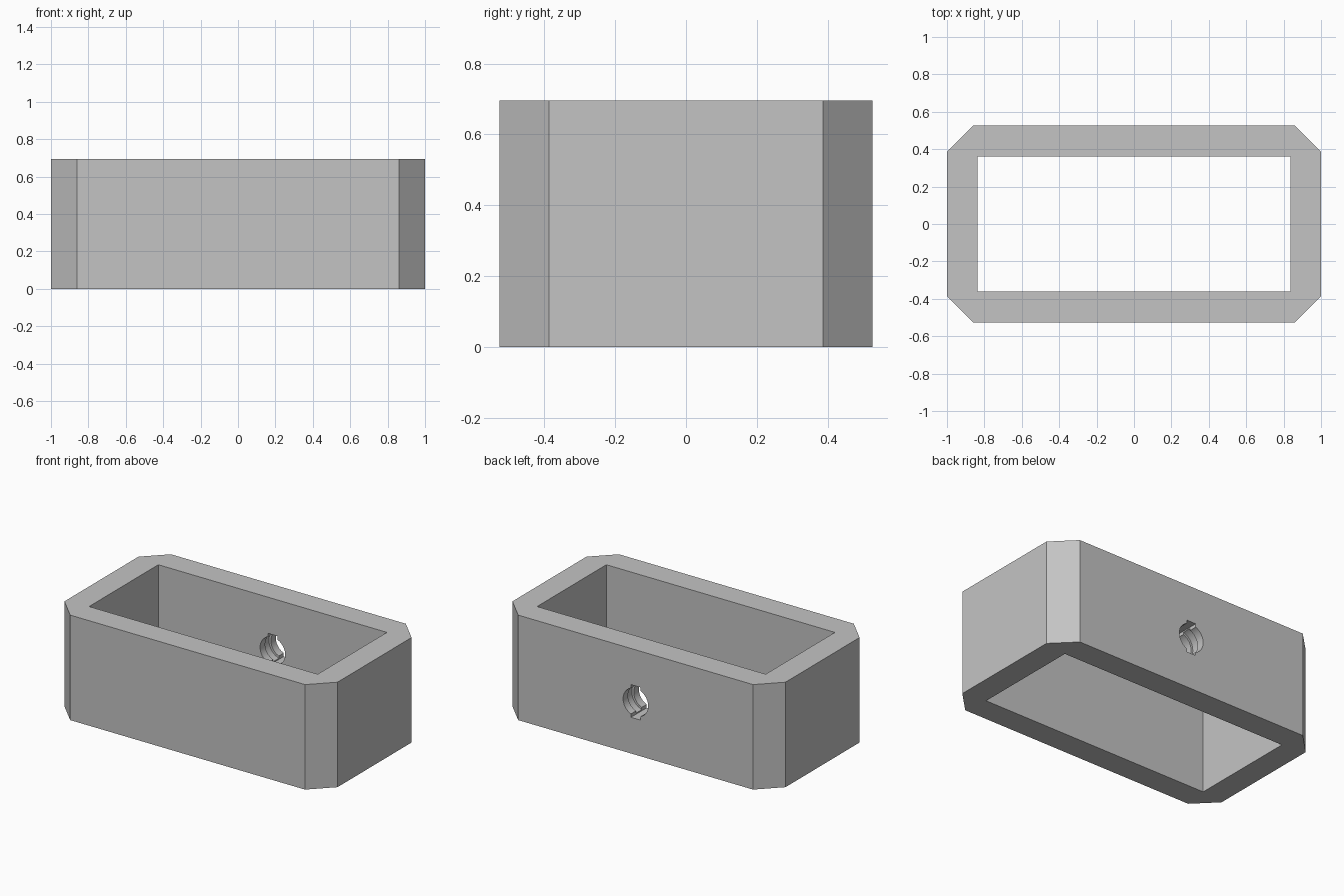
import bpy
import bmesh
from math import cos, sin, tau
from mathutils import Matrix, Vector

cube = bpy.data.objects.get("Cube")
if cube:
    bpy.data.objects.remove(cube, do_unlink=True)

HALF_X, HALF_Y, HEIGHT = 1.0, 0.527, 0.695
CHAMFER = 0.14
INNER_X, INNER_Y = 0.837, 0.362
HOLE_Z = HEIGHT / 2

grey = bpy.data.materials.new("plain grey")
grey.use_nodes = True
grey.diffuse_color = (0.55, 0.55, 0.55, 1)
grey.node_tree.nodes["Principled BSDF"].inputs["Base Color"].default_value = grey.diffuse_color


def prism(name, outline, low, high, matrix=Matrix()):
    """Extrude a closed outline along local z, then place it with a matrix."""
    bm = bmesh.new()
    face = bm.faces.new([bm.verts.new((x, y, low)) for x, y in outline])
    moved = bmesh.ops.extrude_face_region(bm, geom=[face])["geom"]
    verts = [v for v in moved if isinstance(v, bmesh.types.BMVert)]
    bmesh.ops.translate(bm, verts=verts, vec=Vector((0, 0, high - low)))
    bmesh.ops.transform(bm, matrix=matrix, verts=bm.verts)
    bmesh.ops.recalc_face_normals(bm, faces=bm.faces)
    mesh = bpy.data.meshes.new(name)
    bm.to_mesh(mesh)
    bm.free()
    mesh.materials.append(grey)
    obj = bpy.data.objects.new(name, mesh)
    bpy.context.collection.objects.link(obj)
    return obj


def rectangle(x, y):
    return [(-x, -y), (x, -y), (x, y), (-x, y)]


def circle(radius, sides=32):
    return [(radius * cos(tau * i / sides), radius * sin(tau * i / sides)) for i in range(sides)]


# Outer block with chamfered upright corners
cx, cy = HALF_X - CHAMFER, HALF_Y - CHAMFER
corner = [(HALF_X, cy), (cx, HALF_Y)]
half = corner + [(-x, y) for x, y in reversed(corner)]
frame = prism("frame", half + [(-x, -y) for x, y in half], 0, HEIGHT)

# Cutters: open centre, then the keyed hole with its inner groove in the back wall
to_back = Matrix.Translation((0, 0, HOLE_Z)) @ Matrix.Rotation(-tau / 4, 4, "X")
cutters = [
    prism("opening_cutter", rectangle(INNER_X, INNER_Y), -0.1, HEIGHT + 0.1),
    prism("hole_cutter", circle(0.092), 0.3, 0.6, to_back),
    prism("key_slot_cutter", rectangle(0.034, 0.108), 0.29, 0.61, to_back),
    prism("groove_cutter", circle(0.106), 0.415, 0.475, to_back),
]
for cutter in cutters:
    cut = frame.modifiers.new(cutter.name, "BOOLEAN")
    cut.operation = "DIFFERENCE"
    cut.solver = "EXACT"
    cut.object = cutter
    cutter.hide_render = True

# Bake the cuts so the finished frame stands alone
bpy.context.view_layer.update()
evaluated = frame.evaluated_get(bpy.context.evaluated_depsgraph_get())
finished = bpy.data.meshes.new_from_object(evaluated)
frame.modifiers.clear()
frame.data = finished
for cutter in cutters:
    bpy.data.objects.remove(cutter, do_unlink=True)

# Smooth the round hole while keeping the flat faces crisp
bpy.ops.object.select_all(action="DESELECT")
frame.select_set(True)
bpy.context.view_layer.objects.active = frame
bpy.ops.object.shade_smooth_by_angle(angle=tau / 12)
